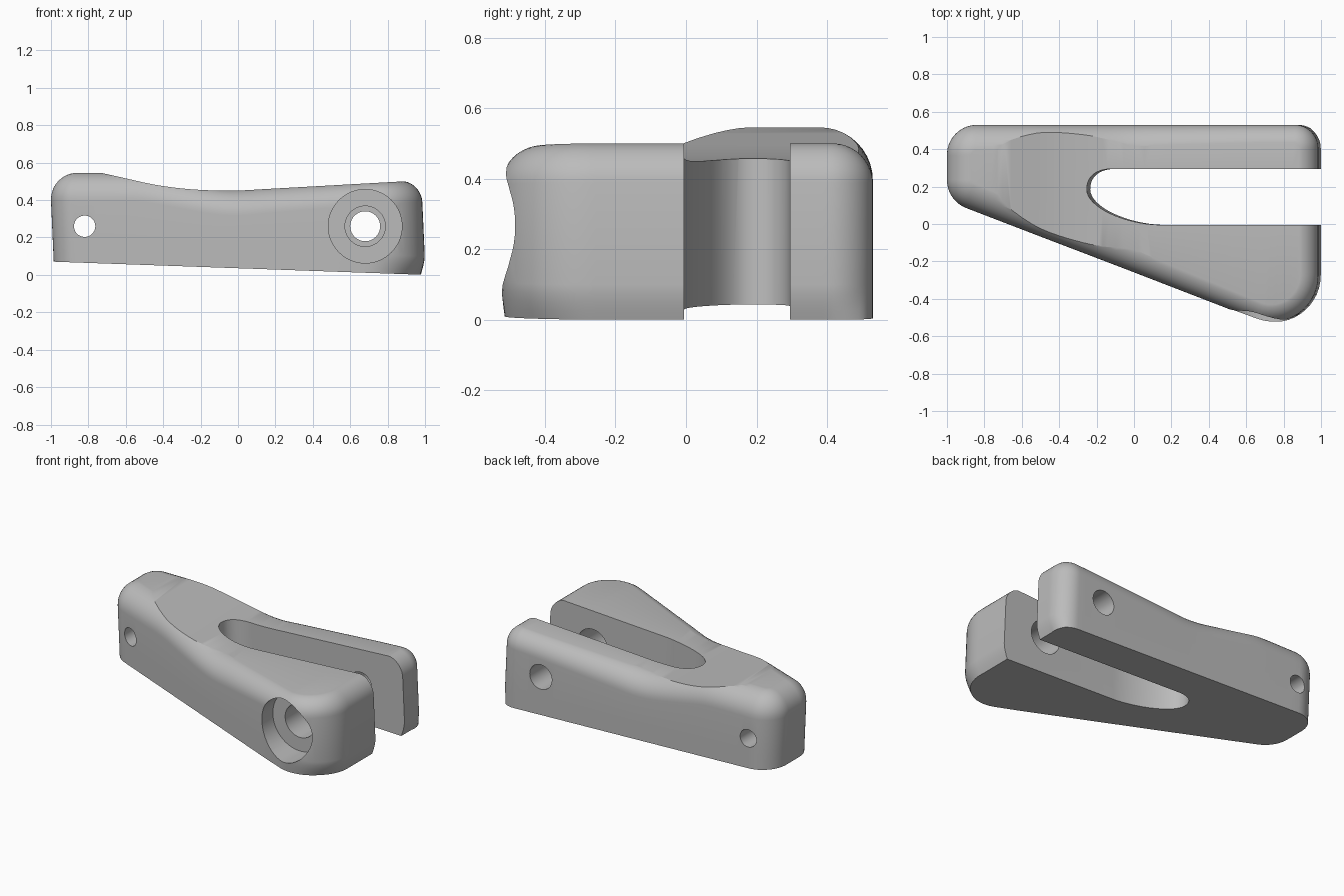
import bpy, bmesh, math
from mathutils import Vector

cube = bpy.data.objects.get("Cube")
if cube:
    bpy.data.objects.remove(cube)

grey = bpy.data.materials.new("plain_grey")
grey.use_nodes = True
GREY = (0.5, 0.5, 0.5, 1)
grey.diffuse_color = GREY
grey.node_tree.nodes["Principled BSDF"].inputs["Base Color"].default_value = GREY


def curve(pts, x):
    """Smooth height along x through a few points, constant outside them."""
    if x <= pts[0][0]:
        return pts[0][1]
    if x >= pts[-1][0]:
        return pts[-1][1]
    slope = []
    for i in range(len(pts)):
        a, b = pts[max(i - 1, 0)], pts[min(i + 1, len(pts) - 1)]
        slope.append((b[1] - a[1]) / (b[0] - a[0]))
    i = max(k for k in range(len(pts) - 1) if pts[k][0] <= x)
    (xa, za), (xb, zb) = pts[i], pts[i + 1]
    h = xb - xa
    t = (x - xa) / h
    return ((1 + 2 * t) * (1 - t) ** 2 * za + t * (1 - t) ** 2 * h * slope[i]
            + t * t * (3 - 2 * t) * zb + t * t * (t - 1) * h * slope[i + 1])


# Top of the finished body, and the higher crown its rounded edge follows
DIP = [(-.73, .545), (-.6, .516), (-.45, .483), (-.3, .462), (-.15, .452),
       (0, .451), (.15, .459), (.92, .502)]
CROWN = [(-.65, .546), (-.5, .54), (-.33, .505), (-.12, .463), (0, .453),
         (.15, .461), (.92, .504)]


def lean(x, y, z):
    """The walls lean slightly so they stand square to the sloping base."""
    return (x - .045 * (z - .4), y, z)


def base_z(x):
    return .0355 * (.985 - x)


def edge_radius(x):
    return .15 - .035 * min(max((x + .5) / 1.2, 0), 1)


def rounded_outline(corners, arc_steps=14, side_steps=36):
    """Counter-clockwise outline as (point, outward normal) pairs."""
    arcs = []
    n = len(corners)
    for i, (x, y, r) in enumerate(corners):
        p = Vector((x, y))
        d0 = (p - Vector(corners[i - 1][:2])).normalized()
        d1 = (Vector(corners[(i + 1) % n][:2]) - p).normalized()
        turn = math.acos(d0.dot(d1))
        centre = p - d0 * r * math.tan(turn / 2) + Vector((-d0.y, d0.x)) * r
        start = math.atan2(-d0.x, d0.y)
        arc = []
        for k in range(arc_steps + 1):
            a = start + turn * k / arc_steps
            nrm = Vector((math.cos(a), math.sin(a)))
            arc.append((centre + nrm * r, nrm))
        arcs.append(arc)
    out = []
    for i, arc in enumerate(arcs):
        out += arc
        (a, nrm), (b, _) = arc[-1], arcs[(i + 1) % n][0]
        out += [(a.lerp(b, k / side_steps), nrm) for k in range(1, side_steps)]
    return out


def loft(name, rings):
    """Closed solid through rings of equal length."""
    bm = bmesh.new()
    rows = [[bm.verts.new(p) for p in ring] for ring in rings]
    for lo, hi in zip(rows, rows[1:]):
        for i in range(len(lo)):
            j = (i + 1) % len(lo)
            bm.faces.new((lo[i], lo[j], hi[j], hi[i]))
    bm.faces.new(rows[0][::-1])
    bm.faces.new(rows[-1])
    bmesh.ops.recalc_face_normals(bm, faces=bm.faces)
    mesh = bpy.data.meshes.new(name)
    bm.to_mesh(mesh)
    bm.free()
    obj = bpy.data.objects.new(name, mesh)
    mesh.materials.append(grey)
    bpy.context.collection.objects.link(obj)
    return obj


def cut(target, cutter):
    mod = target.modifiers.new("cut", "BOOLEAN")
    mod.operation = "DIFFERENCE"
    mod.solver = "EXACT"
    mod.object = cutter
    cutter.hide_render = True
    bpy.ops.object.select_all(action="DESELECT")
    bpy.context.view_layer.objects.active = target
    target.select_set(True)
    bpy.ops.object.modifier_apply(modifier=mod.name)
    bpy.data.objects.remove(cutter)


# Wedge-shaped body with a rounded top edge and an eased nose below
outline = rounded_outline([(-1, .125, .16), (.985, -.639, .25),
                           (.985, .53, .125), (-1, .53, .16)])
rings = []
for k in range(5):
    ring = []
    for p, nrm in outline:
        nose = min(max((p.x - .5) / .4, 0), 1) * max(0, nrm.dot(Vector((.8, -.6))))
        q = p - nrm * .035 * nose * (1 - k / 4) ** 1.5
        ring.append(lean(q.x, q.y, base_z(q.x) + .1 * k / 4))
    rings.append(ring)
for k in range(11):
    a = math.pi / 2 * k / 10
    ring = []
    for p, nrm in outline:
        r = edge_radius(p.x)
        q = p - nrm * r * (1 - math.cos(a))
        ring.append(lean(q.x, q.y, curve(CROWN, q.x) - r * (1 - math.sin(a))))
    rings.append(ring)
# Spare stock above the crown, trimmed away by the dip
rings.append([(x, y, .8) for x, y, z in rings[-1]])
body = loft("lever_body", rings)

# Dipped top
xs = [-1.3] + [-.73 + 1.65 * k / 44 for k in range(45)] + [1.3]
profile = [(x, curve(DIP, x)) for x in xs] + [(1.3, 1), (-1.3, 1)]
cut(body, loft("dip_cutter", [[(x, y, z) for x, z in profile] for y in (-1, 1)]))

# Fork slot with its lopsided closed end
lower = [Vector(v) for v in ((.14, -.005), (-.05, .0), (-.25, .09), (-.25, .185))]
upper = [Vector(v) for v in ((-.25, .185), (-.25, .255), (-.2, .295), (-.11, .295))]


def bezier(c, steps=16):
    return [c[0] * (1 - t) ** 3 + c[1] * 3 * t * (1 - t) ** 2
            + c[2] * 3 * t * t * (1 - t) + c[3] * t ** 3
            for t in (k / steps for k in range(steps + 1))]


slot = [Vector((1.3, -.005))] + bezier(lower) + bezier(upper)[1:] + [Vector((1.3, .295))]
cut(body, loft("slot_cutter", [[lean(p.x, p.y, z) for p in slot] for z in (-.2, .9)]))


# Pin hole, bolt hole, wider bore in the front arm, and counterbore
def bore(x, r, y0, y1, sides=56):
    circle = [(x + r * math.cos(math.tau * k / sides),
               .26 + r * math.sin(math.tau * k / sides)) for k in range(sides)]
    cut(body, loft("bore_cutter", [[(cx, y, cz) for cx, cz in circle] for y in (y0, y1)]))


bore(-.82, .057, -1, 1)
bore(.68, .08, .15, 1)
bore(.68, .108, -1, .1)
bore(.68, .197, -1, -.33)

bpy.ops.object.select_all(action="DESELECT")
body.select_set(True)
bpy.context.view_layer.objects.active = body
bpy.ops.object.shade_smooth_by_angle(angle=math.radians(30))
